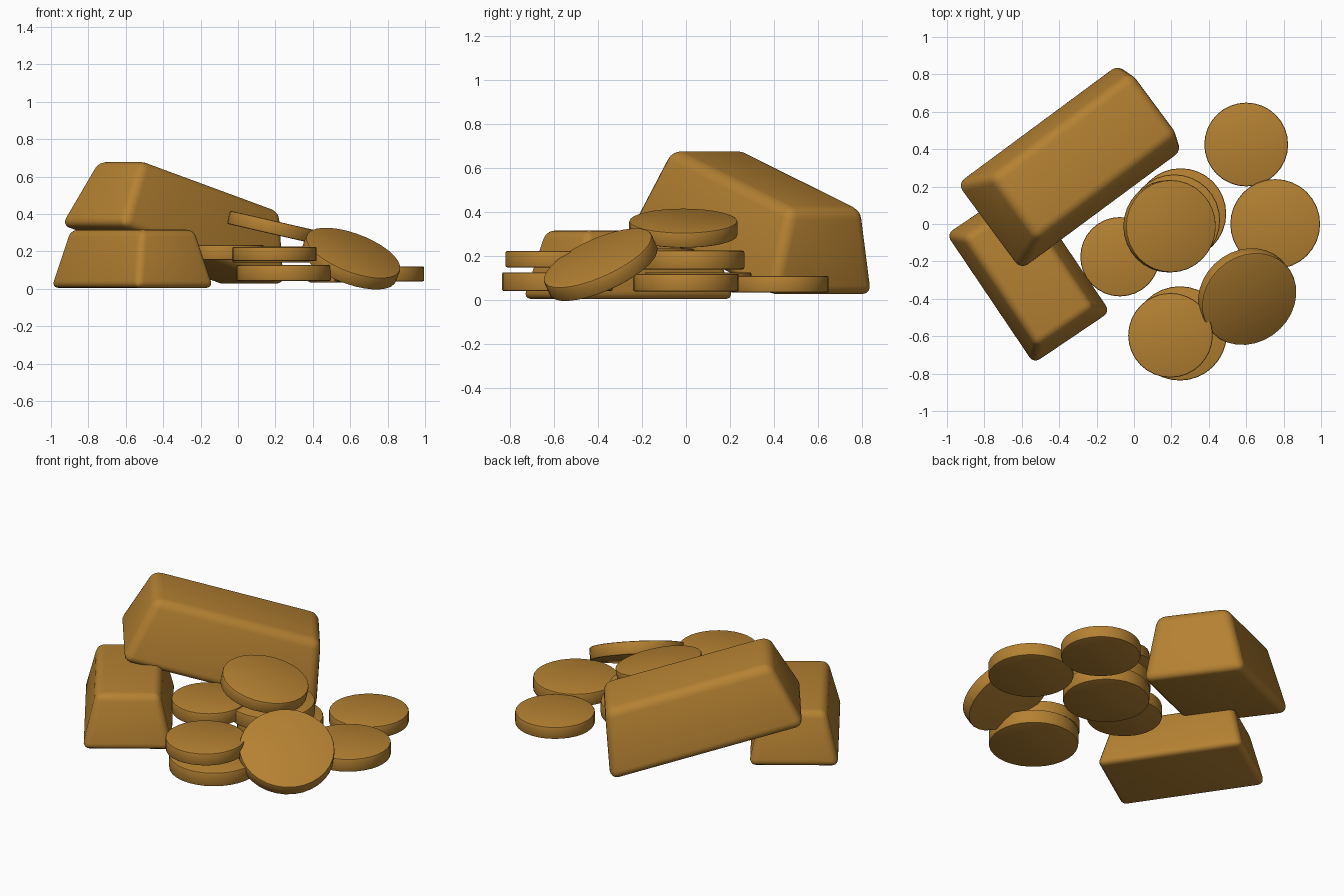
import bpy
import bmesh
from math import radians
from mathutils import Euler, Matrix, Vector

cube = bpy.data.objects.get("Cube")
if cube:
    bpy.data.objects.remove(cube, do_unlink=True)

gold = bpy.data.materials.new("gold")
gold.use_nodes = True
colour = (0.46, 0.22, 0.032, 1)
gold.diffuse_color = colour
gold.node_tree.nodes["Principled BSDF"].inputs["Base Color"].default_value = colour


def finish(name, bm, matrix, bevel, segments):
    """Turn a bmesh into a placed object with rounded edges."""
    bmesh.ops.recalc_face_normals(bm, faces=bm.faces)
    mesh = bpy.data.meshes.new(name)
    bm.to_mesh(mesh)
    bm.free()
    mesh.materials.append(gold)
    obj = bpy.data.objects.new(name, mesh)
    bpy.context.collection.objects.link(obj)
    obj.matrix_world = matrix
    mod = obj.modifiers.new("rounded_edges", "BEVEL")
    mod.width = bevel
    mod.segments = segments
    mod.limit_method = "ANGLE"
    mod.angle_limit = radians(30)
    bpy.ops.object.select_all(action="DESELECT")
    obj.select_set(True)
    bpy.context.view_layer.objects.active = obj
    bpy.ops.object.modifier_apply(modifier=mod.name)
    bpy.ops.object.shade_smooth_by_angle(angle=radians(40))
    return obj


def bar(name, base, size, inset, turn, pitch, bevel):
    """Tapered ingot; base is the middle of its underside."""
    length, width, height = size
    bm = bmesh.new()
    bmesh.ops.create_cube(bm, size=1)
    for v in bm.verts:
        shrink = 2 * inset if v.co.z > 0 else 0
        v.co = Vector((v.co.x * (length - shrink),
                       v.co.y * (width - shrink),
                       (v.co.z + 0.5) * height))
    rotation = Euler((0, radians(pitch), radians(turn))).to_matrix().to_4x4()
    finish(name, bm, Matrix.Translation(base) @ rotation, bevel, 4)


def coin(name, centre, radius, thickness=0.08, normal=(0, 0, 1)):
    """Round disc facing along its normal."""
    bm = bmesh.new()
    bmesh.ops.create_cone(bm, cap_ends=True, segments=32, radius1=radius,
                          radius2=radius, depth=thickness)
    rotation = Vector((0, 0, 1)).rotation_difference(Vector(normal))
    finish(name, bm, Matrix.Translation(centre) @ rotation.to_matrix().to_4x4(),
           0.008, 2)


# Ingots: one flat, one leaning on it
bar("flat_bar", (-0.565, -0.262, 0.005), (0.85, 0.51, 0.312), 0.075, -56, 0, 0.04)
bar("leaning_bar", (-0.35, 0.3, 0.178), (1.14, 0.59, 0.39), 0.085, 36.5, 16.5, 0.05)

# Loose coins
coin("back_coin", (0.60, 0.425, 0.073), 0.224, 0.075)
coin("side_coin", (0.755, 0, 0.08), 0.24)
coin("propped_coin", (-0.075, -0.175, 0.195), 0.212)

# Middle stack with a tipped coin on top
coin("middle_stack_lower_coin", (0.25, 0.055, 0.085), 0.243, 0.085)
coin("middle_stack_upper_coin", (0.215, 0.02, 0.183), 0.245, 0.085)
coin("middle_stack_tipped_coin", (0.19, -0.012, 0.328), 0.247, 0.072, (0.23, 0, 1))

# Front stack with a coin leaning beside it
coin("front_stack_lower_coin", (0.245, -0.585, 0.085), 0.252, 0.085)
coin("front_stack_upper_coin", (0.195, -0.595, 0.187), 0.226, 0.075)
coin("leaning_coin", (0.605, -0.388, 0.162), 0.268, 0.075, (0.38, -0.45, 1))
